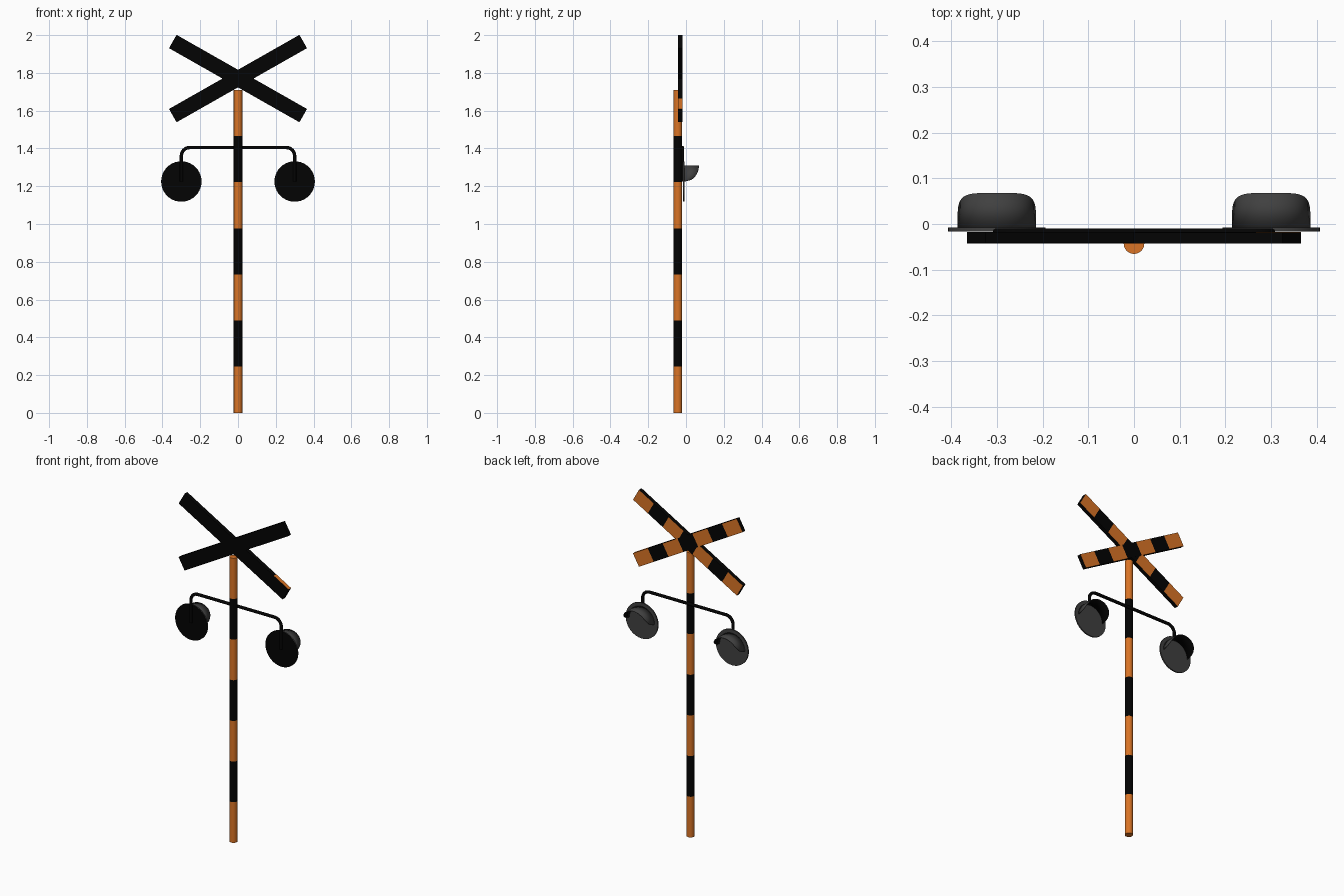
import bpy, bmesh, math
from mathutils import Matrix, Vector

if "Cube" in bpy.data.objects:
    bpy.data.objects.remove(bpy.data.objects["Cube"])


def material(name, col):
    m = bpy.data.materials.new(name)
    m.diffuse_color = (*col, 1)
    m.use_nodes = True
    m.node_tree.nodes["Principled BSDF"].inputs["Base Color"].default_value = m.diffuse_color
    return m


ORANGE = material("warning_orange", (0.70, 0.175, 0.019))
BLACK = material("black", (0.001, 0.001, 0.001))
GREY = material("dark_grey", (0.051, 0.051, 0.051))


def make(name, bm, mats, smooth=True):
    me = bpy.data.meshes.new(name)
    bm.to_mesh(me)
    bm.free()
    ob = bpy.data.objects.new(name, me)
    bpy.context.collection.objects.link(ob)
    for m in mats:
        me.materials.append(m)
    if smooth:
        bpy.ops.object.select_all(action='DESELECT')
        ob.select_set(True)
        bpy.context.view_layer.objects.active = ob
        bpy.ops.object.shade_smooth_by_angle(angle=math.radians(35))
    return ob


def slice_along(bm, axis, start, step, count):
    # cut evenly spaced loops across the mesh
    for i in range(1, count):
        bmesh.ops.bisect_plane(bm, geom=bm.verts[:] + bm.edges[:] + bm.faces[:],
                               plane_co=axis * (start + step * i), plane_no=axis)


# Post: seven alternating bands
H, R, BANDS = 1.71, 0.0225, 7
bm = bmesh.new()
bmesh.ops.create_cone(bm, cap_ends=True, segments=24, radius1=R, radius2=R, depth=H,
                      matrix=Matrix.Translation((0, 0, H / 2)))
slice_along(bm, Vector((0, 0, 1)), 0, H / BANDS, BANDS)
bm.normal_update()
for f in bm.faces:
    z = f.calc_center_median().z
    f.material_index = min(int(z / (H / BANDS)), BANDS - 1) % 2
post = make("post", bm, [ORANGE, BLACK])
post.location.y = -0.043

# Crossed boards: stripes on the +y face, black elsewhere bar one end edge
L, W, T = 0.794, 0.081, 0.024
for side, name in ((1, "cross_board_a"), (-1, "cross_board_b")):
    bm = bmesh.new()
    bmesh.ops.create_cube(bm, size=1, matrix=Matrix.Diagonal((L, T, W, 1)))
    slice_along(bm, Vector((1, 0, 0)), -L / 2, L / 7, 7)
    bm.normal_update()
    for f in bm.faces:
        k = int((f.calc_center_median().x + L / 2) / (L / 7))
        striped = f.normal.y > 0.9 and k % 2 == 0
        low_end = side == 1 and k == 6 and f.normal.z > 0.9
        f.material_index = 0 if striped or low_end else 1
    board = make(name, bm, [ORANGE, BLACK], smooth=False)
    board.rotation_euler.y = side * math.radians(29.6)
    board.location = (0, -0.03 + side * 0.0005, 1.77)

# Lamp arm: bent tube
LX, LZ, BEND, AZ = 0.3, 1.225, 0.045, 1.405
half = [(LX, LZ)]
for i in range(9):
    a = math.pi / 2 * i / 8
    half.append((LX - BEND + BEND * math.cos(a), AZ - BEND + BEND * math.sin(a)))
path = half + [(-x, z) for x, z in reversed(half)]
cu = bpy.data.curves.new("lamp_arm", 'CURVE')
cu.dimensions = '3D'
cu.bevel_depth = 0.009
cu.bevel_resolution = 3
cu.use_fill_caps = True
sp = cu.splines.new('POLY')
sp.points.add(len(path) - 1)
for p, (x, z) in zip(sp.points, path):
    p.co = (x, -0.018, z, 1)
sp.use_smooth = True
cu.materials.append(BLACK)
arm = bpy.data.objects.new("lamp_arm", cu)
bpy.context.collection.objects.link(arm)

for side, tag in ((-1, "left"), (1, "right")):
    # Backing disc: grey face and rim, black towards -y
    bm = bmesh.new()
    bmesh.ops.create_cone(bm, cap_ends=True, segments=40, radius1=0.107, radius2=0.107,
                          depth=0.008, matrix=Matrix.Rotation(math.pi / 2, 4, 'X'))
    bm.normal_update()
    for f in bm.faces:
        f.material_index = 1 if f.normal.y < -0.5 else 0
    disc = make("lamp_disc_" + tag, bm, [GREY, BLACK])
    disc.location = (side * LX, -0.012, LZ)

    # Hood: half tube whose depth rounds away towards its lower ends
    bm = bmesh.new()
    N, HR, D = 32, 0.086, 0.077
    rows = []
    for i in range(N + 1):
        a = math.pi * i / N
        d = 0.003 + (D - 0.003) * math.sqrt(max(0, 1 - (1 - math.sin(a)) ** 2))
        rows.append([bm.verts.new((HR * math.cos(a), y, HR * math.sin(a))) for y in (0, d)])
    for p, q in zip(rows, rows[1:]):
        bm.faces.new((p[0], p[1], q[1], q[0]))
    hood = make("lamp_hood_" + tag, bm, [GREY, BLACK])
    hood.location = (side * LX, -0.009, LZ)
    sol = hood.modifiers.new("thickness", 'SOLIDIFY')
    sol.thickness = 0.004
    sol.offset = -1
    sol.material_offset = 1
